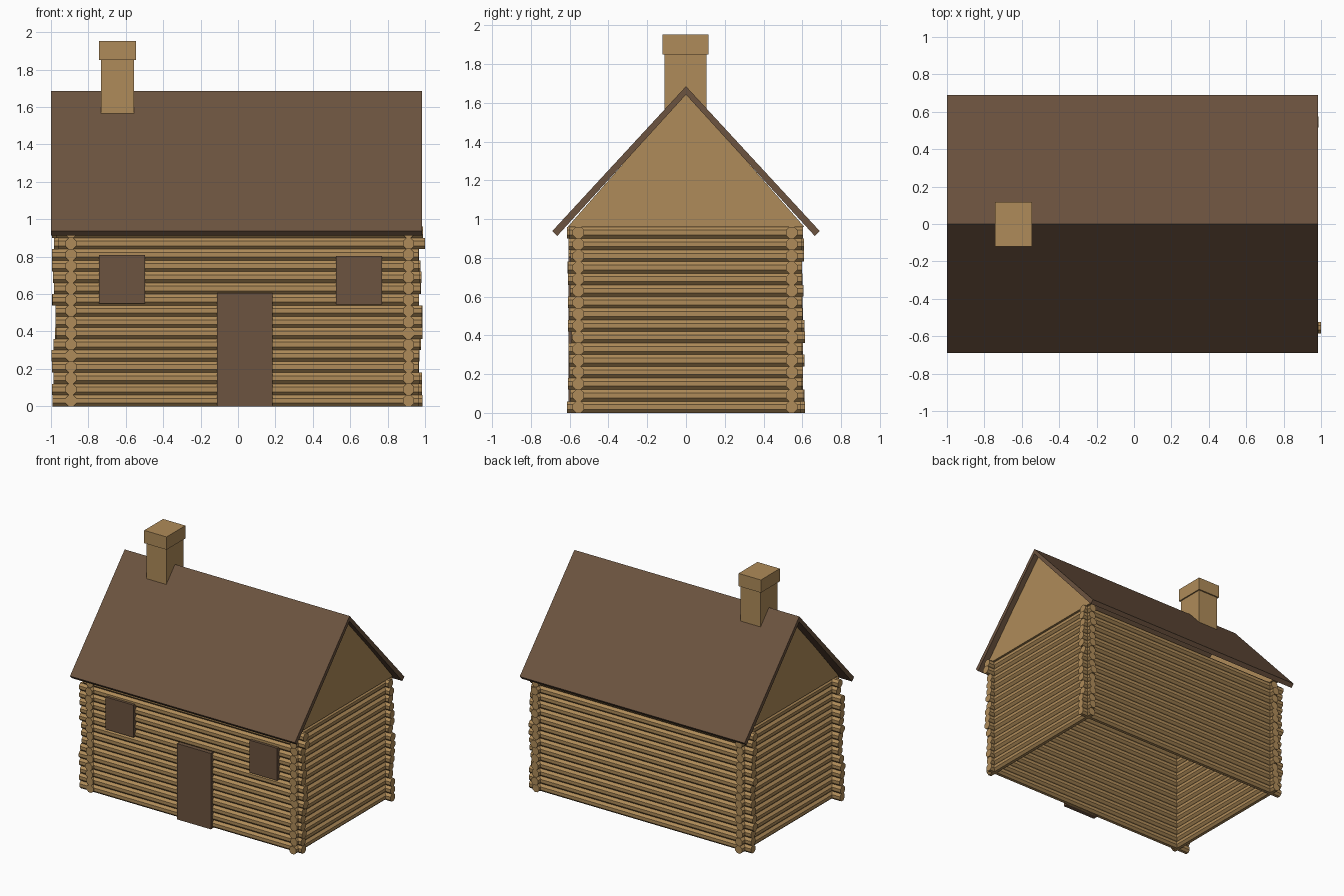
import bpy, bmesh, math, random
from mathutils import Matrix, Vector

if "Cube" in bpy.data.objects:
    bpy.data.objects.remove(bpy.data.objects["Cube"])

random.seed(4)


def material(name, rgb):
    m = bpy.data.materials.new(name)
    m.diffuse_color = (*rgb, 1)
    m.use_nodes = True
    m.node_tree.nodes["Principled BSDF"].inputs["Base Color"].default_value = m.diffuse_color
    return m


WOOD = material("log_wood", (0.43, 0.26, 0.10))
DARK = material("dark_wood", (0.15, 0.087, 0.05))


def finish(name, bm, mat):
    bmesh.ops.recalc_face_normals(bm, faces=bm.faces)
    me = bpy.data.meshes.new(name)
    bm.to_mesh(me)
    bm.free()
    me.materials.append(mat)
    ob = bpy.data.objects.new(name, me)
    bpy.context.collection.objects.link(ob)
    return ob


def box(name, x, y, z, mat):
    bm = bmesh.new()
    size = Vector((x[1] - x[0], y[1] - y[0], z[1] - z[0]))
    mid = Vector((sum(x) / 2, sum(y) / 2, sum(z) / 2))
    bmesh.ops.create_cube(bm, size=1,
                          matrix=Matrix.Translation(mid) @ Matrix.Diagonal((*size, 1)))
    return finish(name, bm, mat)


def prism(name, profile, x0, x1, mat):
    """Extrude a (y, z) profile along x."""
    bm = bmesh.new()
    face = bm.faces.new([bm.verts.new((x0, y, z)) for y, z in profile])
    ext = bmesh.ops.extrude_face_region(bm, geom=[face])
    bmesh.ops.translate(bm, vec=(x1 - x0, 0, 0),
                        verts=[v for v in ext["geom"] if isinstance(v, bmesh.types.BMVert)])
    return finish(name, bm, mat)


# Stacked log walls: octagonal logs with uneven ends
ROWS, PITCH = 16, 0.06
RADIUS = PITCH / 2 / math.cos(math.pi / 8)


def log_wall(name, along_x, pos, length, jitter, centre, fixed=None):
    bm = bmesh.new()
    spin = Matrix.Rotation(math.pi / 8, 4, 'Z')
    turn = Matrix.Rotation(math.pi / 2, 4, 'Y' if along_x else 'X')
    for i in range(ROWS):
        shift = centre + random.uniform(-jitter, jitter)
        if i == fixed:
            shift = 1.0 - length / 2
        z = PITCH * (i + 0.5)
        loc = (shift, pos, z) if along_x else (pos, shift, z)
        bmesh.ops.create_cone(bm, cap_ends=True, segments=8, radius1=RADIUS,
                              radius2=RADIUS, depth=length,
                              matrix=Matrix.Translation(loc) @ turn @ spin)
    return finish(name, bm, WOOD)


log_wall("front_log_wall", True, -0.555, 1.96, 0.014, -0.004, fixed=14)
log_wall("back_log_wall", True, 0.545, 1.96, 0.014, -0.004)
log_wall("left_log_wall", False, -0.893, 1.205, 0.012, 0.0)
log_wall("right_log_wall", False, 0.912, 1.205, 0.012, 0.0)

# Gable ends
gable = [(-0.61, 0.96), (0.61, 0.96), (0, 1.655)]
prism("left_gable", gable, -0.92, -0.87, WOOD)
prism("right_gable", gable, 0.89, 0.94, WOOD)

# Pitched roof
prism("roof", [(-0.69, 0.938), (0, 1.685), (0.69, 0.938),
               (0.665, 0.912), (0, 1.642), (-0.665, 0.912)], -1.0, 0.985, DARK)

# Chimney
box("chimney_stack", (-0.732, -0.556), (-0.11, 0.106), (1.5, 1.86), WOOD)
box("chimney_cap", (-0.743, -0.546), (-0.121, 0.117), (1.85, 1.952), WOOD)

# Door and shutters
box("door", (-0.112, 0.184), (-0.606, -0.55), (0, 0.605), DARK)
box("left_window", (-0.743, -0.498), (-0.606, -0.55), (0.55, 0.808), DARK)
box("right_window", (0.525, 0.77), (-0.606, -0.55), (0.545, 0.803), DARK)
